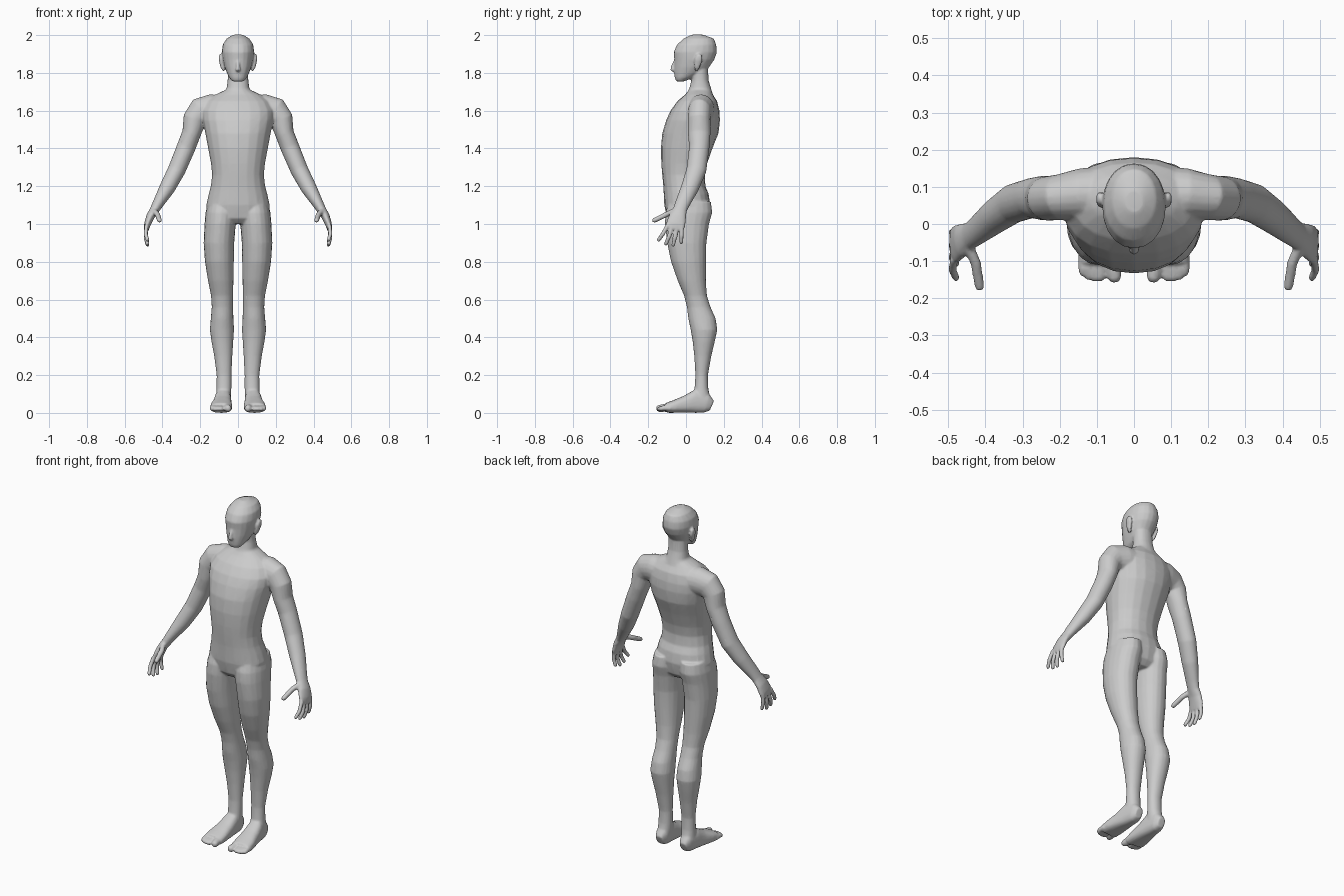
import bpy, bmesh, math
from mathutils import Vector as V

X, Y, Z = V((1, 0, 0)), V((0, 1, 0)), V((0, 0, 1))
bm = bmesh.new()


def loft(sections, p=2.0, n=20):
    """Closed skin through (centre, half-axis u, half-axis v) superellipse rings."""
    rings = []
    for c, u, v in sections:
        ring = []
        for i in range(n):
            a = 2 * math.pi * i / n
            ca, sa = math.cos(a), math.sin(a)
            ring.append(bm.verts.new(c + u * math.copysign(abs(ca) ** (2 / p), ca)
                                     + v * math.copysign(abs(sa) ** (2 / p), sa)))
        rings.append(ring)
    for a, b in zip(rings, rings[1:]):
        for i in range(n):
            j = (i + 1) % n
            bm.faces.new((a[i], a[j], b[j], b[i]))
    bm.faces.new(rings[0][::-1])
    bm.faces.new(rings[-1])


def stack(rows, side=1, p=2.2):
    """Horizontal slices: z, x0, x1, y0, y1."""
    loft([(V((side * (x0 + x1) / 2, (y0 + y1) / 2, z)), X * (x1 - x0) / 2, Y * (y1 - y0) / 2)
          for z, x0, x1, y0, y1 in rows], p)


def centred(rows, p=2.2):
    """Symmetric horizontal slices: z, half width, y0, y1."""
    stack([(z, -w, w, y0, y1) for z, w, y0, y1 in rows], 1, p)


def tube(rows, ref, side=1, p=2.0, n=20):
    """Slices along a path: x, y, z, thickness radius, radius along ref."""
    pts = [V((side * r[0], r[1], r[2])) for r in rows]
    out = []
    for i, r in enumerate(rows):
        t = (pts[min(i + 1, len(pts) - 1)] - pts[max(i - 1, 0)]).normalized()
        v = (ref - t * ref.dot(t)).normalized()
        out.append((pts[i], t.cross(v) * r[3], v * r[4]))
    loft(out, p, n)


def digit(a, b, c, r, ref, side):
    """Finger or toe through three points with a rounded tip."""
    a, b, c = V(a), V(b), V(c)
    end = c - (c - b).normalized() * r * 0.6
    tube([(*a, r, r), (*b, r, r), (*end, r * .9, r * .9), (*c, r * .5, r * .5)], ref, side, n=12)


# torso
centred([(1.0, .09, -.07, .085), (1.03, .155, -.1, .115), (1.1, .168, -.115, .128),
         (1.16, .155, -.118, .12), (1.2, .144, -.12, .103), (1.26, .137, -.126, .1),
         (1.32, .143, -.131, .112), (1.4, .158, -.133, .14), (1.48, .173, -.126, .172),
         (1.55, .188, -.105, .18), (1.6, .19, -.082, .177), (1.65, .165, -.046, .165),
         (1.685, .12, -.005, .142), (1.71, .066, .015, .132)])
# neck
centred([(1.68, .085, .0, .145), (1.72, .06, .018, .132), (1.76, .055, .028, .12),
         (1.83, .053, .03, .116)])
# head
centred([(1.755, .03, -.052, -.01), (1.775, .047, -.06, .04), (1.8, .059, -.063, .09),
         (1.83, .071, -.063, .122), (1.87, .081, -.062, .15), (1.91, .086, -.066, .164),
         (1.95, .081, -.047, .16), (1.982, .06, -.012, .147), (2.002, .025, .03, .09)], 2.1)
# nose
tube([(0, -.056, 1.87, .006, .007), (0, -.07, 1.83, .012, .011),
      (0, -.071, 1.818, .013, .014), (0, -.06, 1.808, .007, .009)], X, n=12)

for s in (1, -1):
    # ear
    tube([(.074, .055, 1.81, .005, .008), (.084, .058, 1.83, .009, .015),
          (.091, .066, 1.87, .011, .023), (.094, .07, 1.89, .008, .017),
          (.092, .07, 1.9, .004, .008)], Y, s, n=12)
    # leg
    stack([(1.12, .01, .158, -.09, .132), (1.06, .007, .172, -.109, .139),
           (1.0, .012, .177, -.111, .122), (.9, .02, .182, -.1, .108),
           (.8, .022, .175, -.079, .106), (.7, .024, .159, -.044, .105),
           (.62, .026, .143, -.01, .111), (.56, .026, .139, .005, .13),
           (.5, .024, .144, .012, .157), (.44, .021, .149, .025, .166),
           (.38, .025, .141, .035, .153), (.3, .03, .126, .044, .134),
           (.2, .035, .113, .05, .116), (.13, .035, .114, .045, .118),
           (.08, .037, .117, .03, .128), (.02, .045, .112, .04, .128)], s, 2.1)
    # foot
    tube([(.078, .137, .038, .028, .022), (.078, .11, .05, .05, .036),
          (.08, .05, .062, .062, .044), (.083, .0, .046, .046, .05),
          (.088, -.06, .034, .034, .058), (.09, -.105, .026, .026, .058)], X, s, 2.6)
    # toes
    digit((.062, -.07, .028), (.056, -.12, .026), (.05, -.157, .022), .021, X, s)
    for x, tip in ((.09, .154), (.106, .154), (.122, .15), (.136, .14)):
        digit((x, -.08, .024), (x, -.12, .026), (x, -tip, .018), .014, X, s)
    # shoulder, arm and palm
    tube([(.06, .085, 1.61, .07, .072), (.14, .08, 1.607, .08, .07),
          (.198, .072, 1.592, .078, .062), (.23, .069, 1.555, .062, .06),
          (.246, .07, 1.48, .05, .06), (.275, .07, 1.405, .05, .054),
          (.325, .055, 1.285, .047, .053), (.375, .02, 1.19, .042, .047),
          (.425, -.02, 1.105, .029, .039), (.442, -.032, 1.075, .025, .037),
          (.464, -.044, 1.04, .022, .046), (.479, -.054, 1.0, .018, .052),
          (.485, -.06, .972, .013, .048)], Y, s)
    # fingers
    for y, z, ty, tz in ((-.096, .985, -.15, .908), (-.073, .975, -.11, .886),
                         (-.047, .975, -.07, .88), (-.022, .985, -.025, .893)):
        digit((.484, y, z + .01), (.489, (y + ty) / 2, (z + tz) / 2), (.477, ty, tz), .0115, Y, s)
    # thumb
    digit((.45, -.05, 1.075), (.426, -.105, 1.05), (.414, -.178, 1.014), .0145, X, s)

bmesh.ops.recalc_face_normals(bm, faces=bm.faces)
mesh = bpy.data.meshes.new("body")
bm.to_mesh(mesh)
bm.free()
body = bpy.data.objects.new("body", mesh)
bpy.context.collection.objects.link(body)
mesh.polygons.foreach_set("use_smooth", [True] * len(mesh.polygons))

# fuse the parts into one soft skin
fuse = body.modifiers.new("fuse", 'REMESH')
fuse.mode, fuse.voxel_size, fuse.use_smooth_shade = 'VOXEL', .0055, True
soften = body.modifiers.new("soften", 'SMOOTH')
soften.factor, soften.iterations = .5, 5
reduce = body.modifiers.new("reduce", 'DECIMATE')
reduce.ratio = .25
